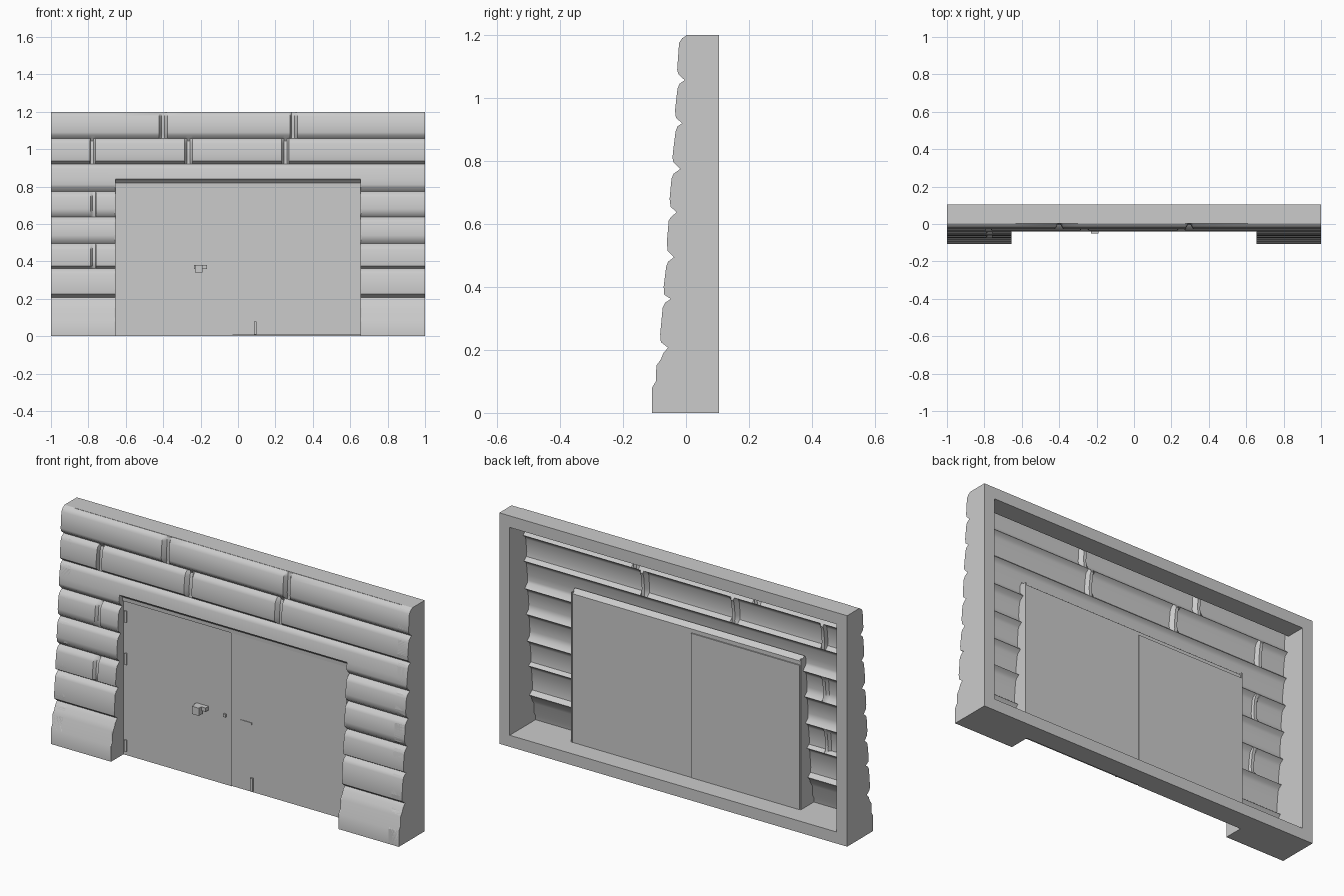
import bpy, bmesh

if "Cube" in bpy.data.objects:
    bpy.data.objects.remove(bpy.data.objects["Cube"])

# Siding cross-section, (y, z) from the ground up
PROFILE = [(-.108, 0), (-.108, .08), (-.096, .10), (-.094, .15), (-.080, .17), (-.072, .19),
           (-.057, .207), (-.080, .225), (-.082, .25), (-.074, .335), (-.066, .35),
           (-.048, .362), (-.069, .375), (-.071, .40), (-.063, .465), (-.057, .48),
           (-.038, .495), (-.058, .515), (-.061, .54), (-.055, .61), (-.048, .622),
           (-.030, .637), (-.049, .655), (-.052, .68), (-.046, .745), (-.039, .76),
           (-.018, .775), (-.040, .797), (-.043, .81), (-.040, .84), (-.033, .895), (-.027, .91),
           (-.012, .92), (-.032, .937), (-.035, .96), (-.027, 1.03), (-.021, 1.045),
           (-.004, 1.057), (-.024, 1.075), (-.028, 1.09), (-.022, 1.175), (-.012, 1.19), (.004, 1.2)]
# Plank end joints: x, bottom, top, depth
JOINTS = [(-.40, 1.057, 1.2, .022), (.295, 1.057, 1.2, .022),
          (-.78, .92, 1.057, .022), (-.265, .92, 1.057, .022), (.255, .92, 1.057, .022),
          (-.77, .637, .775, .014), (-.77, .362, .495, .014)]
DOOR_X, DOOR_Z, BACK, RIM = .66, .84, .105, .06


def make(name, bm, smooth=False):
    mesh = bpy.data.meshes.new(name)
    bm.to_mesh(mesh)
    bm.free()
    ob = bpy.data.objects.new(name, mesh)
    bpy.context.collection.objects.link(ob)
    if smooth:
        bpy.context.view_layer.objects.active = ob
        ob.select_set(True)
        bpy.ops.object.shade_smooth_by_angle(angle=.7)
        ob.select_set(False)
    return ob


def box(name, x0, x1, y0, y1, z0, z1):
    bm = bmesh.new()
    bmesh.ops.create_cube(bm, size=1)
    for v in bm.verts:
        v.co = (x1 if v.co.x > 0 else x0, y1 if v.co.y > 0 else y0, z1 if v.co.z > 0 else z0)
    return make(name, bm)


def prism(name, pts, x0, x1):
    """Extrude a (y, z) outline along x."""
    bm = bmesh.new()
    face = bm.faces.new([bm.verts.new((x0, y, z)) for y, z in pts])
    ext = bmesh.ops.extrude_face_region(bm, geom=[face], use_keep_orig=True)['geom']
    bmesh.ops.translate(bm, vec=(x1 - x0, 0, 0),
                        verts=[g for g in ext if isinstance(g, bmesh.types.BMVert)])
    bmesh.ops.recalc_face_normals(bm, faces=bm.faces[:])
    return make(name, bm)


# Siding sheet with recessed joints and a doorway
xs = {-1, 1, -DOOR_X, DOOR_X}
for x, *_ in JOINTS:
    xs |= {round(x + d, 4) for d in (-.022, -.008, .008, .022)}
xs = sorted(xs)


def depth(x, y, z):
    for jx, z0, z1, d in JOINTS:
        if abs(x - jx) < .01 and z0 < z < z1:
            return min(y + d, .002)
    return y


bm = bmesh.new()
grid = [[bm.verts.new((x, depth(x, y, z), z)) for x in xs] for y, z in PROFILE]
for r in range(len(PROFILE) - 1):
    for c in range(len(xs) - 1):
        mid = (xs[c] + xs[c + 1]) / 2
        if abs(mid) < DOOR_X and PROFILE[r][1] < DOOR_Z - .001:
            continue
        bm.faces.new((grid[r][c], grid[r][c + 1], grid[r + 1][c + 1], grid[r + 1][c]))
bmesh.ops.delete(bm, geom=[v for v in bm.verts if not v.link_faces], context='VERTS')
make('siding', bm, True)

# Hollow surround and doorway jambs
low = [p for p in PROFILE if p[1] <= DOOR_Z]
for side, s in (('left', -1), ('right', 1)):
    prism(f'{side}_wall', PROFILE + [(BACK, 1.2), (BACK, 0)], s, s * (1 - RIM))
    prism(f'{side}_jamb', low + [(0, DOOR_Z), (0, 0)], s * DOOR_X, s * (DOOR_X - .006))
    a, b = sorted((s * DOOR_X, s * (1 - RIM)))
    box(f'{side}_footing', a, b, -.107, BACK, 0, RIM)
box('top_rail', -1 + RIM, 1 - RIM, .002, BACK, 1.2 - RIM, 1.2)
box('bottom_rail', -DOOR_X, DOOR_X, 0, BACK, 0, RIM)

# Door header and the two leaves
prism('door_header', [(-.040, .84), (-.026, .832), (-.014, .82), (-.013, .80), (-.004, .80), (-.004, .83), (-.03, .85)],
      -DOOR_X, DOOR_X)
box('left_leaf', -.655, -.03, -.006, .002, 0, .81)
box('right_leaf', -.03, .655, -.013, -.004, .006, .805)

# Hinges, handle and latch
for x, y, heights in ((-.64, -.006, (.05, .5, .72)), (.64, -.013, (.05, .34, .64))):
    for i, z in enumerate(heights):
        box(f'hinge_{"left" if x < 0 else "right"}_{i}', x - .006, x + .006, y - .006, y + .002, z - .03, z + .03)
box('handle_plate', -.235, -.165, -.03, -.004, .36, .38)
box('handle_grip', -.23, -.19, -.05, -.02, .34, .38)
box('lock_knob', -.075, -.062, -.014, -.004, .352, .368)
box('latch_plate', .02, .09, -.016, -.01, .355, .365)
box('floor_bolt', .085, .098, -.022, -.01, .01, .08)
